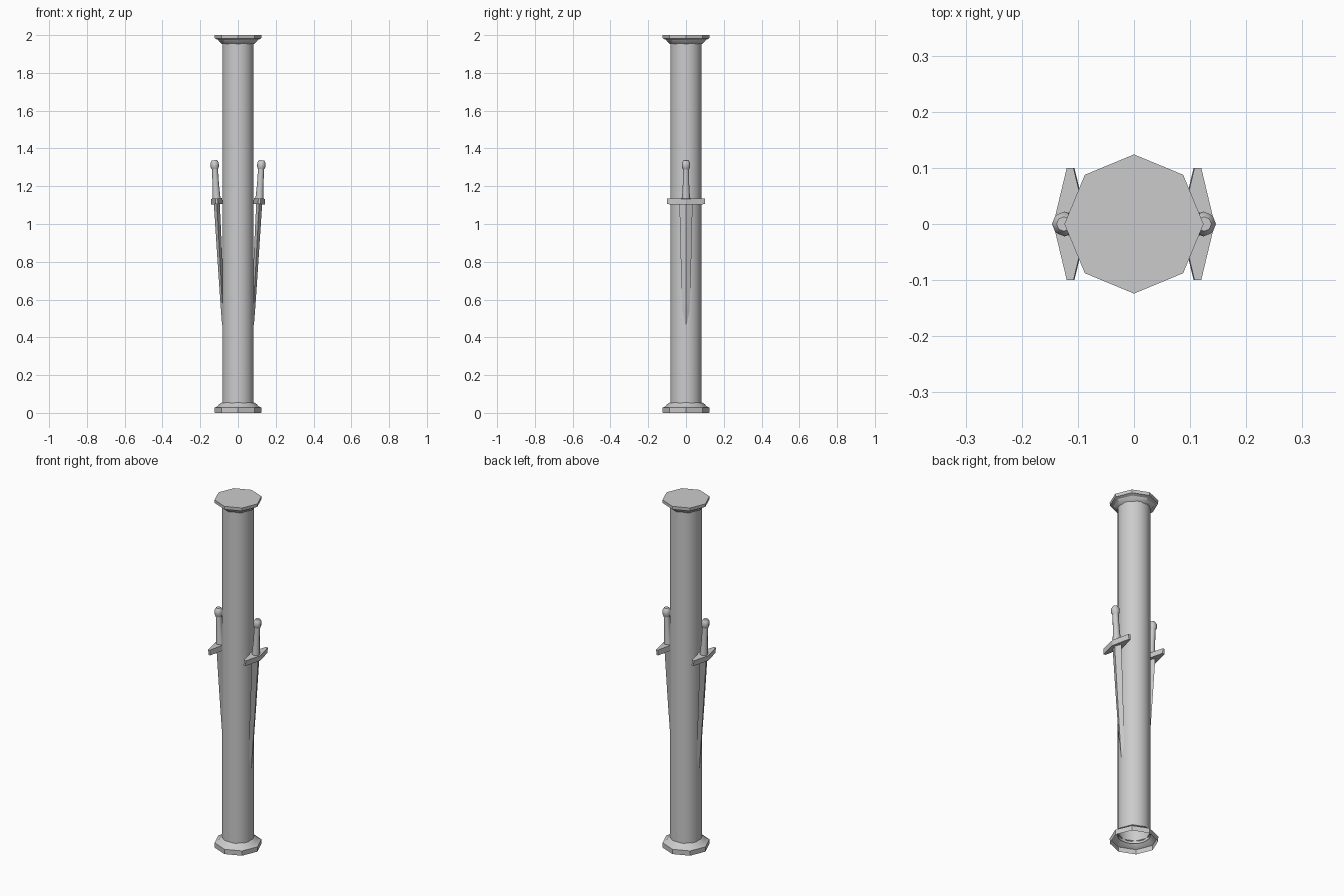
import bpy, math
from mathutils import Matrix

cube = bpy.data.objects.get("Cube")
if cube:
    bpy.data.objects.remove(cube)

stone = bpy.data.materials.new("grey_stone")
stone.use_nodes = True
grey = (0.6, 0.6, 0.6, 1)
stone.diffuse_color = grey
stone.node_tree.nodes["Principled BSDF"].inputs["Base Color"].default_value = grey


def loft(name, rings, sides, close_bottom=True, close_top=True, smooth=None, matrix=None):
    """Skin a stack of (z, half_x, half_y) rings, first corner on +x."""
    verts, faces = [], []
    for z, rx, ry in rings:
        for i in range(sides):
            a = math.tau * i / sides
            verts.append((rx * math.cos(a), ry * math.sin(a), z))
    for r in range(len(rings) - 1):
        for i in range(sides):
            j = (i + 1) % sides
            lo, hi = r * sides, (r + 1) * sides
            faces.append((lo + i, lo + j, hi + j, hi + i))
    if close_bottom:
        faces.append(tuple(reversed(range(sides))))
    if close_top:
        faces.append(tuple(range(len(verts) - sides, len(verts))))
    mesh = bpy.data.meshes.new(name)
    mesh.from_pydata(verts, [], faces)
    if matrix:
        mesh.transform(matrix)
    mesh.materials.append(stone)
    obj = bpy.data.objects.new(name, mesh)
    bpy.context.collection.objects.link(obj)
    if smooth:
        bpy.ops.object.select_all(action="DESELECT")
        obj.select_set(True)
        bpy.context.view_layer.objects.active = obj
        bpy.ops.object.shade_smooth_by_angle(angle=math.radians(smooth))
    return obj


def round_rings(profile):
    return [(z, r, r) for z, r in profile]


# Column: hollow round shaft between stepped octagonal ends
loft("shaft", round_rings([(0.04, 0.083), (1.97, 0.083)]), 24, False, False, 40)
loft("base", round_rings([(0, 0.123), (0.028, 0.124), (0.036, 0.108),
                          (0.046, 0.1), (0.056, 0.084)]), 8, False, False, 30)
loft("capital", round_rings([(1.952, 0.084), (1.962, 0.096), (1.975, 0.106),
                             (1.982, 0.123), (2, 0.124)]), 8, False, True, 30)

# Swords leaning against both sides, points sunk into the shaft
for label, turn in (("left", 0), ("right", math.pi)):
    place = (Matrix.Rotation(turn, 4, "Z") @ Matrix.Translation((0.113, 0, 1.12))
             @ Matrix.Rotation(0.055, 4, "Y"))
    loft(label + "_blade", [(-0.69, 0.003, 0.003), (-0.64, 0.008, 0.013),
                            (-0.55, 0.01, 0.02), (-0.3, 0.013, 0.028),
                            (0, 0.016, 0.035)], 4, matrix=place)
    loft(label + "_grip", round_rings([(0, 0.022), (0.04, 0.02), (0.09, 0.017),
                                       (0.185, 0.016)]), 8, smooth=50, matrix=place)
    loft(label + "_pommel", round_rings([(0.168, 0.015), (0.182, 0.022), (0.205, 0.022),
                                         (0.218, 0.013)]), 8, smooth=50, matrix=place)

    # Crossguard: a long lozenge with blunt ends
    outline = [(0.03, 0), (0.006, 0.1), (-0.006, 0.1),
               (-0.03, 0), (-0.006, -0.1), (0.006, -0.1)]
    verts = [(x, y, z) for z in (-0.015, 0.015) for x, y in outline]
    n = len(outline)
    faces = [(i, (i + 1) % n, (i + 1) % n + n, i + n) for i in range(n)]
    faces += [tuple(reversed(range(n))), tuple(range(n, n * 2))]
    mesh = bpy.data.meshes.new(label + "_crossguard")
    mesh.from_pydata(verts, [], faces)
    mesh.transform(place)
    mesh.materials.append(stone)
    guard = bpy.data.objects.new(label + "_crossguard", mesh)
    bpy.context.collection.objects.link(guard)
